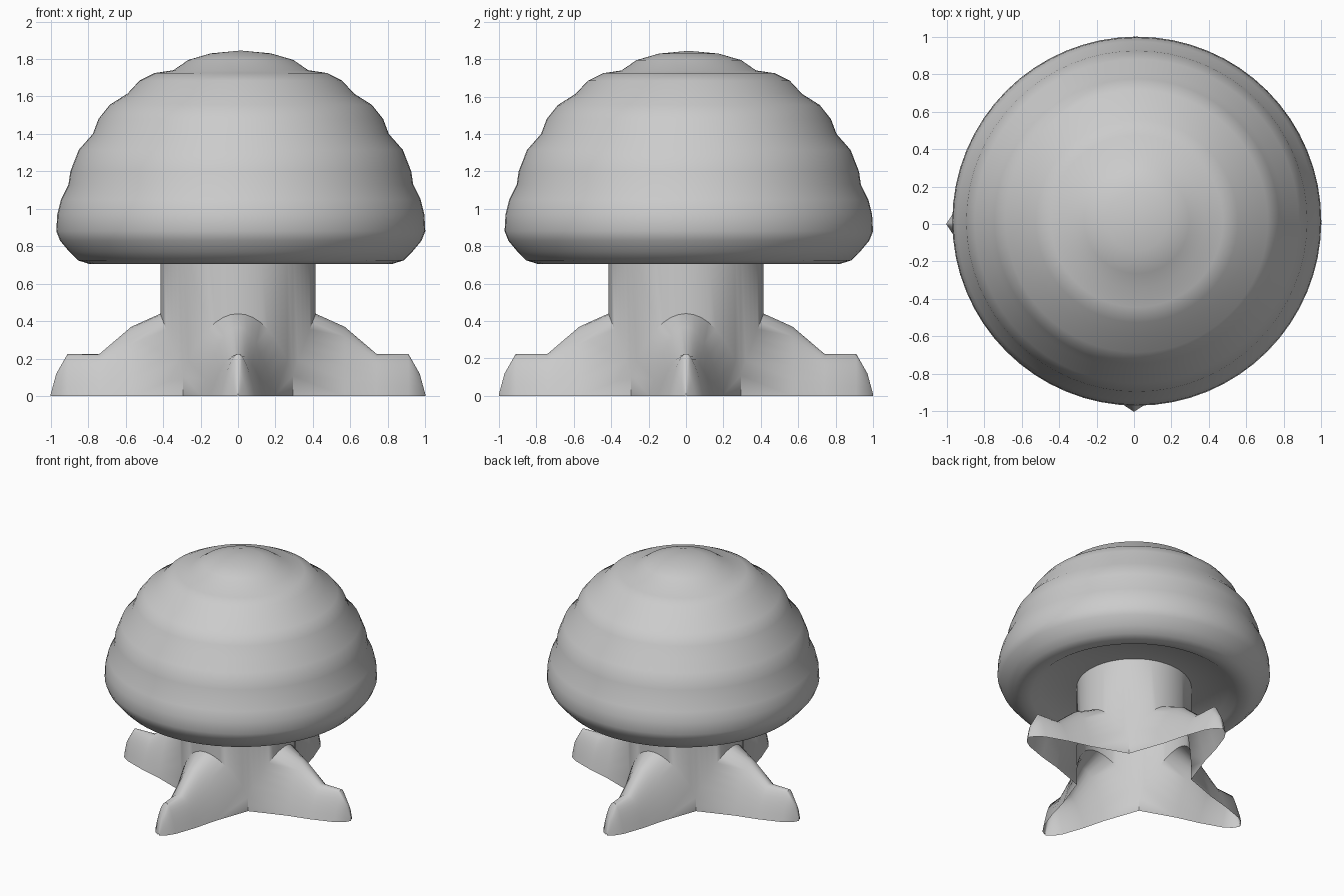
import bpy, bmesh, math
from mathutils import Matrix

cube = bpy.data.objects.get("Cube")
if cube:
    bpy.data.objects.remove(cube, do_unlink=True)

# Single plain clay colour
clay = bpy.data.materials.new("clay_grey")
clay.use_nodes = True
tone = (0.6, 0.6, 0.6, 1)
clay.diffuse_color = tone
clay.node_tree.nodes["Principled BSDF"].inputs["Base Color"].default_value = tone


def finish(bm, name, location=(0, 0, 0), sharp=40):
    bmesh.ops.remove_doubles(bm, verts=bm.verts, dist=0.0005)
    bmesh.ops.recalc_face_normals(bm, faces=bm.faces)
    mesh = bpy.data.meshes.new(name)
    bm.to_mesh(mesh)
    bm.free()
    mesh.materials.append(clay)
    obj = bpy.data.objects.new(name, mesh)
    bpy.context.collection.objects.link(obj)
    obj.location = location
    bpy.ops.object.select_all(action='DESELECT')
    obj.select_set(True)
    bpy.context.view_layer.objects.active = obj
    bpy.ops.object.shade_smooth_by_angle(angle=math.radians(sharp))
    return obj


def skin(bm, rows):
    """Join neighbouring rows of points with quads."""
    grid = [[bm.verts.new(p) for p in row] for row in rows]
    for a, b in zip(grid, grid[1:]):
        for i in range(len(a) - 1):
            bm.faces.new((a[i], a[i + 1], b[i + 1], b[i]))


# Cap: stepped dome with a rolled rim and shallow hollow underneath
cap_profile = [
    (0, 1.845), (0.16, 1.83), (0.28, 1.795), (0.36, 1.74), (0.46, 1.725),
    (0.54, 1.685), (0.605, 1.615), (0.7, 1.555), (0.76, 1.48), (0.79, 1.4),
    (0.865, 1.315), (0.91, 1.2), (0.92, 1.13), (0.96, 1.05), (0.98, 0.97),
    (0.985, 0.88), (0.965, 0.83), (0.915, 0.77), (0.87, 0.725), (0.81, 0.706),
    (0.74, 0.715), (0.68, 0.755), (0.4, 0.79), (0, 0.79)]
bm = bmesh.new()
ring = [bm.verts.new((r, 0, z)) for r, z in cap_profile]
edges = [bm.edges.new(pair) for pair in zip(ring, ring[1:])]
bmesh.ops.spin(bm, geom=ring + edges, cent=(0, 0, 0), axis=(0, 0, 1),
               angle=math.tau, steps=64, use_duplicate=False)
finish(bm, "cap", (0.015, 0.015, 0), 50)

# Stem and roots: one open shell, a quarter built once and turned four times
STEM_R = 0.415
STEPS = [i / 8 for i in range(-8, 9)]
# Root stations: distance out, half width, height
stations = [(0.57, 0.195, 0.37), (0.74, 0.15, 0.225), (0.91, 0.09, 0.225),
            (0.97, 0.05, 0.12), (1.0, 0.004, 0.01)]


def on_stem(t, z):
    a = t * math.pi / 4
    return (STEM_R * math.cos(a), STEM_R * math.sin(a), z)


def arch(r, w, h):
    row = [(r, w * t, h * (1 - t * t)) for t in STEPS]
    return [row[0]] + row + [row[-1]]


collar = [on_stem(t, 0.44 - 0.33 * t * t) for t in STEPS]
skirted = [on_stem(-1, 0)] + collar + [on_stem(1, 0)]
bm = bmesh.new()
for turn in range(4):
    part = bmesh.new()
    skin(part, [[on_stem(t, 0.8) for t in STEPS], collar])
    skin(part, [skirted] + [arch(*s) for s in stations])
    part.transform(Matrix.Rotation(turn * math.pi / 2, 4, 'Z'))
    temp = bpy.data.meshes.new("quarter")
    part.to_mesh(temp)
    part.free()
    bm.from_mesh(temp)
    bpy.data.meshes.remove(temp)
bmesh.ops.dissolve_degenerate(bm, dist=0.0005, edges=bm.edges)
finish(bm, "stem_and_roots", sharp=45)
